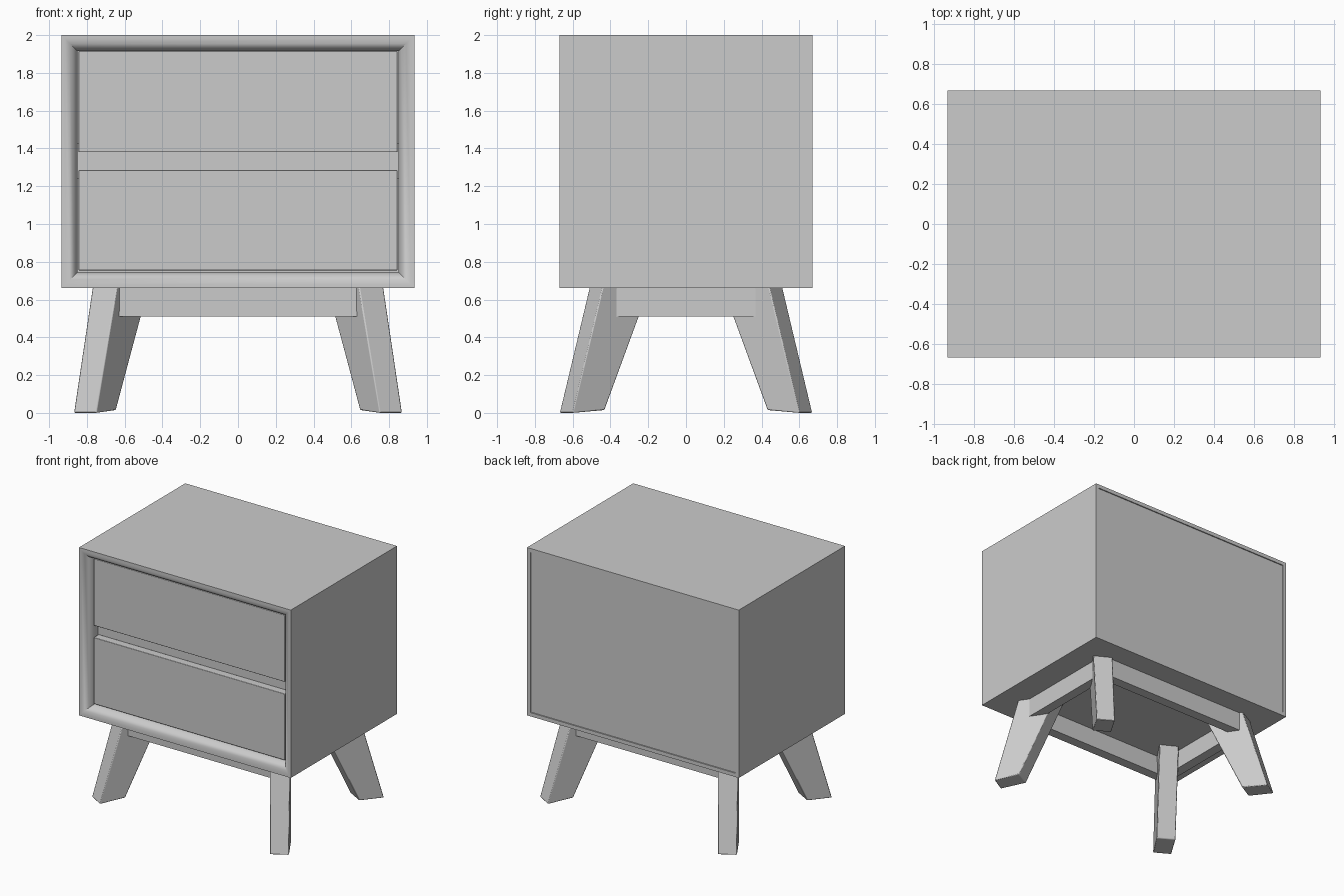
import bpy, bmesh, math

if "Cube" in bpy.data.objects:
    bpy.data.objects.remove(bpy.data.objects["Cube"])

# One painted-grey colour for everything
grey = bpy.data.materials.new("warm_grey")
grey.diffuse_color = (0.6, 0.6, 0.6, 1)
grey.use_nodes = True
grey.node_tree.nodes["Principled BSDF"].inputs["Base Color"].default_value = grey.diffuse_color


def finish(bm, name, bevel=0.0):
    """Turn a bmesh into a shaded object with an optional small edge bevel."""
    bmesh.ops.recalc_face_normals(bm, faces=bm.faces)
    mesh = bpy.data.meshes.new(name)
    bm.to_mesh(mesh)
    bm.free()
    mesh.materials.append(grey)
    ob = bpy.data.objects.new(name, mesh)
    bpy.context.collection.objects.link(ob)
    if bevel:
        mod = ob.modifiers.new("soft_edges", 'BEVEL')
        mod.width = bevel
        mod.segments = 2
    bpy.ops.object.select_all(action='DESELECT')
    ob.select_set(True)
    bpy.context.view_layer.objects.active = ob
    bpy.ops.object.shade_smooth_by_angle(angle=math.radians(35))
    return ob


def loft(loops, name, bevel=0.0):
    """Skin a list of four-point loops and cap both ends."""
    bm = bmesh.new()
    rings = [[bm.verts.new(p) for p in loop] for loop in loops]
    for a, b in zip(rings, rings[1:]):
        for i in range(4):
            j = (i + 1) % 4
            bm.faces.new((a[i], a[j], b[j], b[i]))
    bm.faces.new(rings[0])
    bm.faces.new(rings[-1])
    return finish(bm, name, bevel)


def rect(x0, x1, z0, z1, y):
    return [(x0, y, z0), (x1, y, z0), (x1, y, z1), (x0, y, z1)]


def box(name, x0, x1, y0, y1, z0, z1, bevel=0.0):
    return loft([rect(x0, x1, z0, z1, y0), rect(x0, x1, z0, z1, y1)], name, bevel)


# Cabinet: rear rebate, outer walls, then the rounded front lip and recess
profile = [(0.03, 0.64), (0.03, 0.67), (0, 0.67), (0, -0.67), (0.02, -0.67),
           (0.045, -0.66), (0.068, -0.64), (0.085, -0.605), (0.085, -0.5)]
loft([rect(-0.935 + i, 0.935 - i, 0.66 + i, 2.0 - i, y) for i, y in profile], "cabinet")
box("back_panel", -0.903, 0.903, 0.635, 0.664, 0.692, 1.968)

# Drawers and the rail behind the gap between them
box("lower_drawer", -0.845, 0.845, -0.615, -0.55, 0.755, 1.285, 0.004)
box("upper_drawer", -0.845, 0.845, -0.615, -0.55, 1.38, 1.915, 0.004)
box("divider_rail", -0.852, 0.852, -0.552, -0.49, 1.24, 1.43)

# Apron rails between the legs
for s, end in ((-1, "front"), (1, "back")):
    box(end + "_apron", -0.63, 0.63, *sorted((s * 0.49, s * 0.41)), 0.51, 0.67)
for s, side in ((-1, "left"), (1, "right")):
    box(side + "_apron", *sorted((s * 0.72, s * 0.64)), -0.41, 0.41, 0.51, 0.67)

# Splayed, tapered legs turned towards the corners
foot = [(0.75, 0.67, 0), (0.87, 0.60, 0), (0.77, 0.43, 0.015), (0.645, 0.50, 0.015)]
head = [(0.64, 0.51, 0.67), (0.77, 0.44, 0.67), (0.60, 0.19, 0.67), (0.47, 0.26, 0.67)]
for sy, end in ((-1, "front"), (1, "back")):
    for sx, side in ((-1, "left"), (1, "right")):
        loft([[(sx * x, sy * y, z) for x, y, z in ring] for ring in (foot, head)],
             f"{end}_{side}_leg", 0.006)
